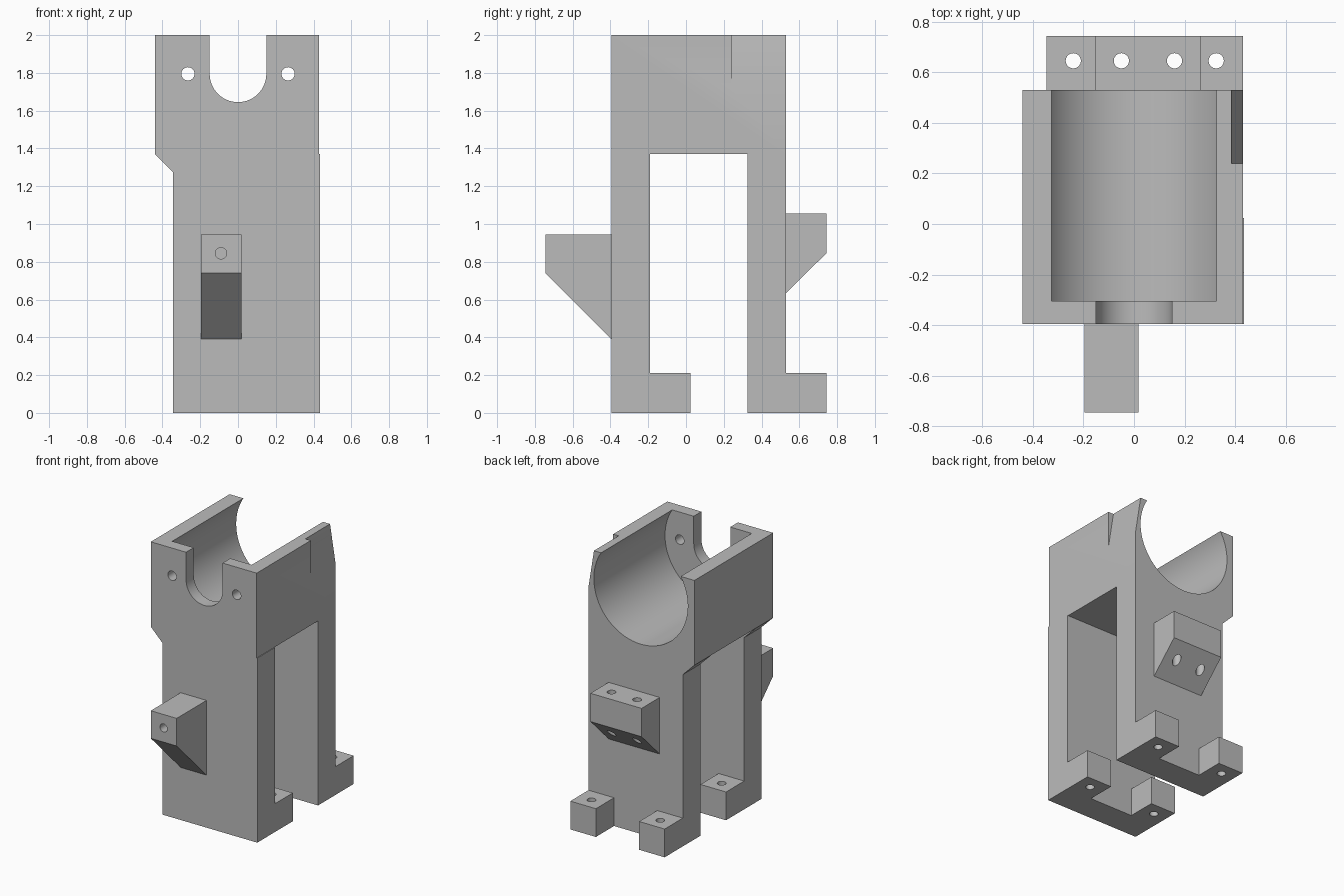
import bpy, bmesh, math
from mathutils import Vector

cube = bpy.data.objects.get("Cube")
if cube:
    bpy.data.objects.remove(cube, do_unlink=True)

grey = bpy.data.materials.new("plain grey")
grey.use_nodes = True
tone = (0.5, 0.5, 0.5, 1)
grey.diffuse_color = tone
grey.node_tree.nodes["Principled BSDF"].inputs["Base Color"].default_value = tone

# How a profile point (a, b) and depth d become x, y, z for each extrusion axis
PLACE = {
    "x": lambda a, b, d: (d, a, b),
    "y": lambda a, b, d: (a, d, b),
    "z": lambda a, b, d: (a, b, d),
}


def prism(name, profile, axis, lo, hi):
    """Extrude a closed profile along an axis."""
    bm = bmesh.new()
    face = bm.faces.new([bm.verts.new(PLACE[axis](a, b, lo)) for a, b in profile])
    made = bmesh.ops.extrude_face_region(bm, geom=[face])["geom"]
    bmesh.ops.translate(bm, vec=Vector(PLACE[axis](0, 0, hi - lo)),
                        verts=[v for v in made if isinstance(v, bmesh.types.BMVert)])
    bmesh.ops.recalc_face_normals(bm, faces=bm.faces)
    mesh = bpy.data.meshes.new(name)
    bm.to_mesh(mesh)
    bm.free()
    mesh.materials.append(grey)
    obj = bpy.data.objects.new(name, mesh)
    bpy.context.collection.objects.link(obj)
    return obj


def rect(a0, a1, b0, b1):
    return [(a0, b0), (a1, b0), (a1, b1), (a0, b1)]


def arc(a, b, r, start=0, end=360, steps=32):
    count = steps if end - start == 360 else steps + 1
    angles = [math.radians(start + (end - start) * i / steps) for i in range(count)]
    return [(a + r * math.cos(t), b + r * math.sin(t)) for t in angles]


def cut(obj, *cutters):
    """Subtract cutters, then remove them and keep sharp edges sharp."""
    bpy.ops.object.select_all(action="DESELECT")
    bpy.context.view_layer.objects.active = obj
    obj.select_set(True)
    for cutter in cutters:
        cutter.hide_render = True
        mod = obj.modifiers.new("cut", "BOOLEAN")
        mod.operation, mod.solver, mod.object = "DIFFERENCE", "EXACT", cutter
        bpy.ops.object.modifier_apply(modifier=mod.name)
        bpy.data.objects.remove(cutter, do_unlink=True)
    bpy.ops.object.shade_smooth_by_angle(angle=math.radians(30))


def hole(a, b, axis, lo, hi, r=0.03):
    return prism("hole_cutter", arc(a, b, r), axis, lo, hi)


LEFT, RIGHT, FRONT, BACK = 0.43, -0.44, -0.395, 0.53
LEG_RIGHT, SPRING, AXIS_Z, SIZE = -0.345, 1.37, 1.795, 0.21

# Upper cradle: large bore, front slot, bolt holes and side relief
cradle = prism("cradle", rect(RIGHT, LEFT, SPRING, 2), "y", FRONT, BACK)
slot = arc(0, AXIS_Z, 0.15, 180, 360) + [(0.15, 2.1), (-0.15, 2.1)]
relief = [(LEFT, 1.72), (0.5, 1.72), (0.5, 2.1), (0.369, 2.1)]
cut(cradle,
    prism("bore_cutter", arc(0, AXIS_Z, 0.386, steps=96), "y", -0.305, 0.7),
    prism("slot_cutter", slot, "y", -0.6, -0.2),
    prism("relief_cutter", relief, "y", 0.24, 0.7),
    *[hole(x, AXIS_Z, "y", -0.6, -0.2, 0.035) for x in (-0.265, 0.265)])

# Legs with an angled shoulder, each with two drilled feet
for side, y0, y1, edge in (("front", FRONT, -0.19, 0.435), ("back", 0.325, BACK, LEFT)):
    prism(side + "_leg", [(LEG_RIGHT, 0), (edge, 0), (edge, SPRING),
                          (RIGHT, SPRING), (LEG_RIGHT, 1.275)], "y", y0, y1)
    for hand, x in (("right", LEG_RIGHT), ("left", edge - SIZE)):
        foot = prism(f"{side}_{hand}_foot", rect(x, x + SIZE, y1, y1 + 0.213), "z", 0, SIZE)
        cut(foot, hole(x + SIZE / 2, y1 + 0.115, "z", -0.1, 0.4))

# Front bracket with a blind hole
bracket = prism("front_bracket", [(FRONT, 0.39), (FRONT, 0.945), (-0.745, 0.945),
                                  (-0.745, 0.74)], "x", -0.195, 0.018)
cut(bracket, hole(-0.09, 0.845, "y", -0.9, -0.45))

# Back bracket with two vertical through holes
bracket = prism("back_bracket", [(BACK, 0.635), (BACK, 1.055), (0.743, 1.055),
                                 (0.743, 0.845)], "x", -0.155, 0.265)
cut(bracket, *[hole(x, 0.645, "z", 0.5, 1.2) for x in (-0.05, 0.16)])
